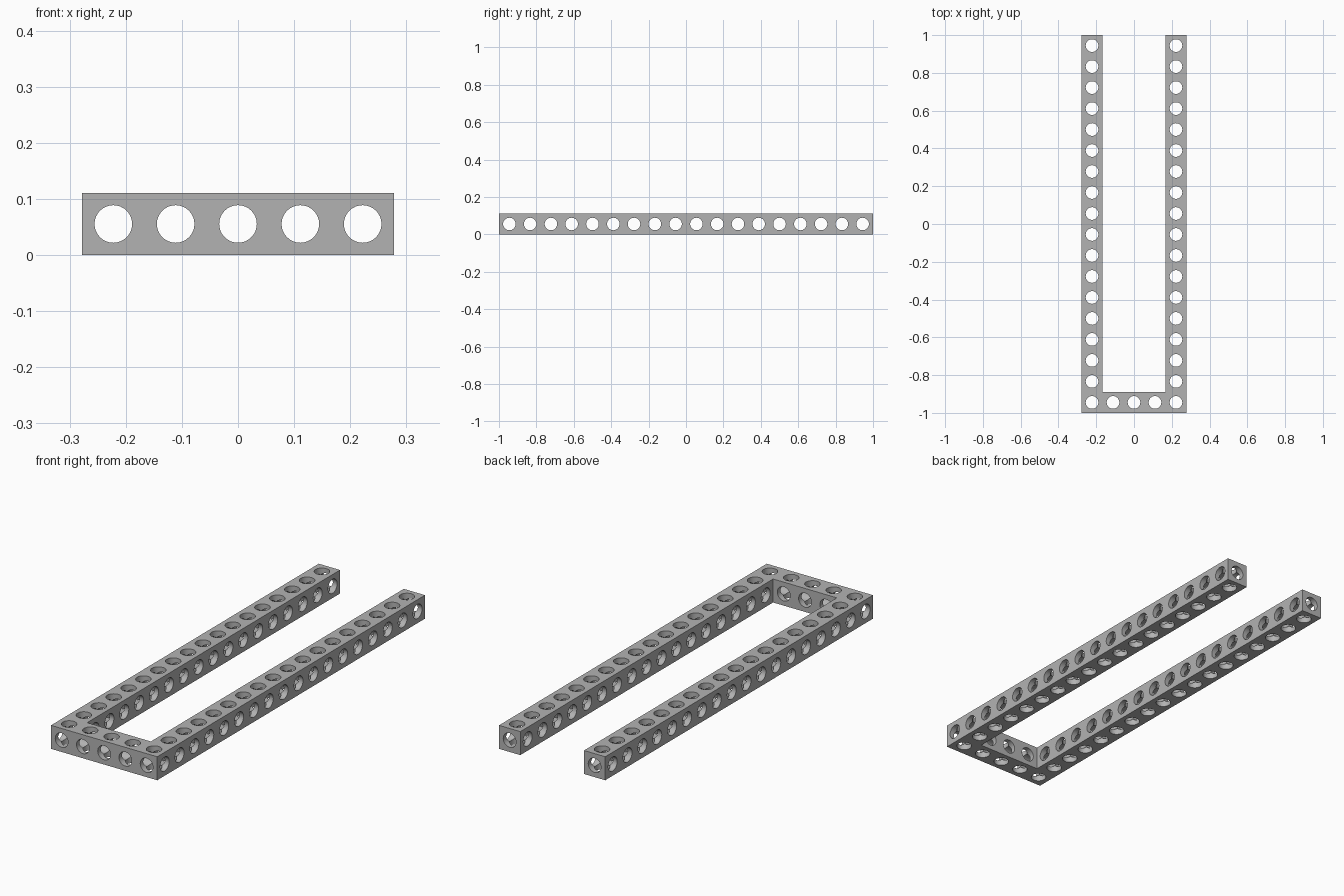
import bpy, bmesh, math
from mathutils import Vector

default = bpy.data.objects.get("Cube")
if default:
    bpy.data.objects.remove(default, do_unlink=True)

PITCH = 2 / 18        # one hole spacing, also the bar thickness
HALF = PITCH / 2
R = 0.0335            # hole radius
SEGS = 32

# Cells of the U-shaped frame: two long rails and a front crossbar
cells = {(i, j) for i in (0, 4) for j in range(18)} | {(i, 0) for i in range(5)}

grey = bpy.data.materials.new("grey_metal")
grey.use_nodes = True
grey.diffuse_color = (0.45, 0.45, 0.45, 1)
grey.node_tree.nodes["Principled BSDF"].inputs["Base Color"].default_value = (0.45, 0.45, 0.45, 1)

bm = bmesh.new()


def add_side(centre, axis, sign, is_open):
    """One bore from the cell's middle to its side, with a pierced plate if exposed."""
    n = Vector((0, 0, 0))
    n[axis] = sign
    u = Vector((0, 0, 0))
    u[(axis + 1) % 3] = 1
    v = n.cross(u)
    rings = [[], [], []]
    for k in range(SEGS):
        a = math.tau * k / SEGS
        c, s = math.cos(a), math.sin(a)
        m = max(abs(c), abs(s))
        d = u * c + v * s
        # Crossing curve of the three bores, hole rim, square border
        for ring, p in zip(rings, (d * R + n * R * m, d * R + n * HALF,
                                   d * HALF / m + n * HALF)):
            ring.append(bm.verts.new(centre + p))
    for inner, outer in zip(rings[:2 if is_open else 1], rings[1:]):
        for k in range(SEGS):
            q = (k + 1) % SEGS
            bm.faces.new((inner[k], inner[q], outer[q], outer[k]))
    if not is_open:
        for vert in rings[2]:
            bm.verts.remove(vert)


for i, j in sorted(cells):
    centre = Vector(((i - 2) * PITCH, (j - 8.5) * PITCH, HALF))
    for sign in (-1, 1):
        add_side(centre, 0, sign, (i + sign, j) not in cells)
        add_side(centre, 1, sign, (i, j + sign) not in cells)
        add_side(centre, 2, sign, True)

bmesh.ops.remove_doubles(bm, verts=bm.verts[:], dist=0.0001)
bmesh.ops.recalc_face_normals(bm, faces=bm.faces[:])

mesh = bpy.data.meshes.new("perforated_frame")
bm.to_mesh(mesh)
bm.free()
mesh.materials.append(grey)
frame = bpy.data.objects.new("perforated_frame", mesh)
bpy.context.collection.objects.link(frame)

bpy.ops.object.select_all(action="DESELECT")
frame.select_set(True)
bpy.context.view_layer.objects.active = frame
bpy.ops.object.shade_smooth_by_angle(angle=math.radians(30))
